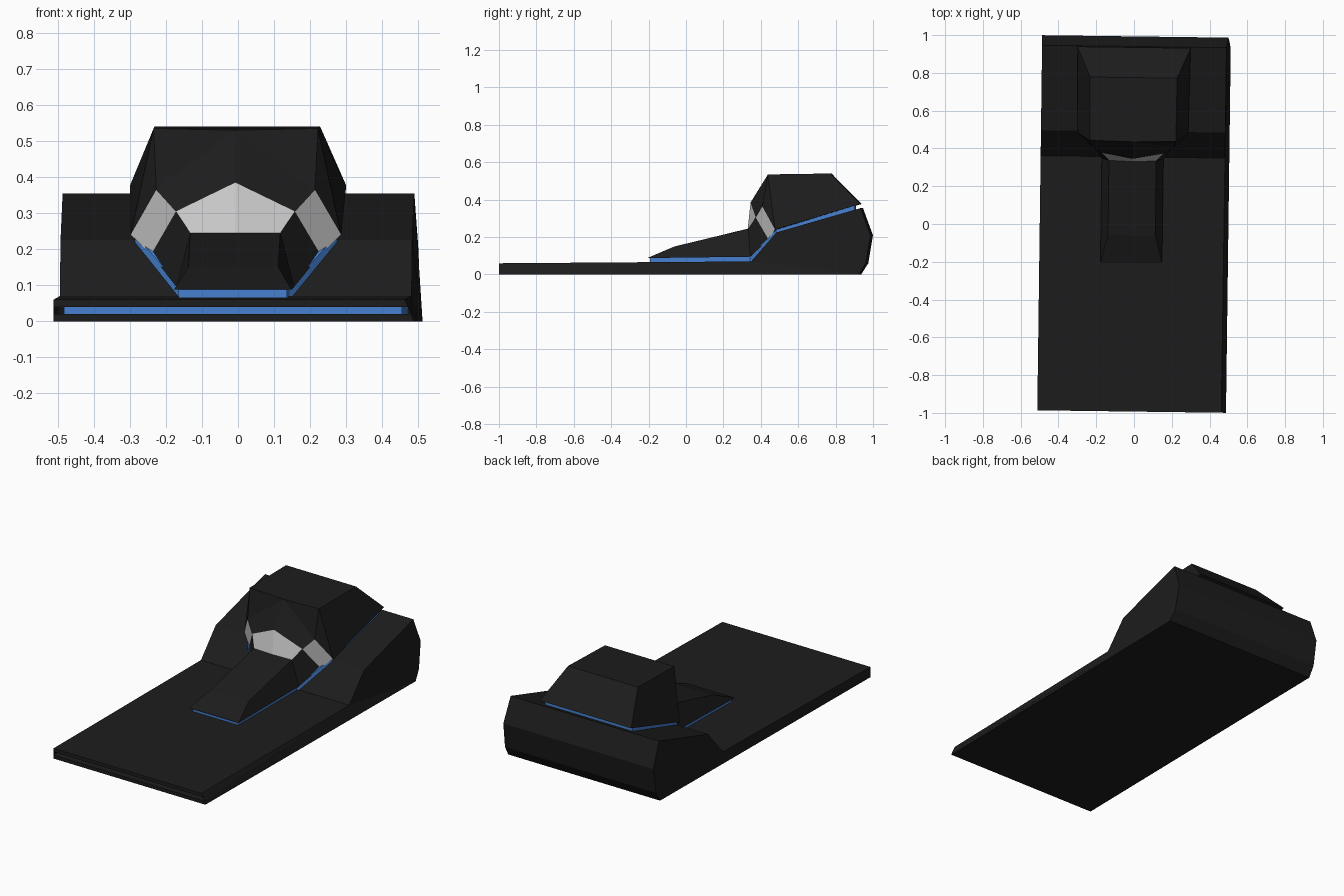
import bpy, bmesh, math

if "Cube" in bpy.data.objects:
    bpy.data.objects.remove(bpy.data.objects["Cube"])

TURN = math.radians(-0.75)   # whole model sits slightly twisted
CENTRE = -0.012              # cabin offset from the base centreline


def material(name, rgb):
    m = bpy.data.materials.new(name)
    m.diffuse_color = (*rgb, 1)
    m.use_nodes = True
    m.node_tree.nodes["Principled BSDF"].inputs["Base Color"].default_value = m.diffuse_color
    return m


DARK = material("dark_panel", (0.012, 0.012, 0.012))
BLUE = material("blue_strip", (0.06, 0.22, 0.64))
GLASS = material("pale_glass", (0.53, 0.53, 0.53))


def finish(bm, name, mat):
    me = bpy.data.meshes.new(name)
    bm.to_mesh(me)
    bm.free()
    me.materials.append(mat)
    ob = bpy.data.objects.new(name, me)
    ob.rotation_euler.z = TURN
    bpy.context.collection.objects.link(ob)
    return ob


def extrude_profile(name, profile, mat):
    """Side profile of (y, z, left x, right x) spanned across the width."""
    bm = bmesh.new()
    left = [bm.verts.new((l, y, z)) for y, z, l, r in profile]
    right = [bm.verts.new((r, y, z)) for y, z, l, r in profile]
    n = len(profile)
    caps = [bm.faces.new(left), bm.faces.new(right)]
    for i in range(n):
        j = (i + 1) % n
        bm.faces.new((left[i], left[j], right[j], right[i]))
    bmesh.ops.triangulate(bm, faces=caps)
    bmesh.ops.recalc_face_normals(bm, faces=bm.faces)
    return finish(bm, name, mat)


# Base: flat plate with a slot, rising to a thick rear block
base = [(-0.993, 0, 0.5), (0.93, 0, 0.5), (0.968, 0.06, 0.494), (0.993, 0.21, 0.487),
        (0.94, 0.355, 0.477), (0.49, 0.225, 0.477), (0.355, 0.07, 0.477),
        (-0.993, 0.06, 0.475), (-0.993, 0.04, 0.485), (0.33, 0.04, 0.485),
        (0.33, 0.036, 0.487), (0.22, 0.02, 0.494), (-0.993, 0.02, 0.494)]
extrude_profile("base_body", [(y, z, -0.499, r) for y, z, r in base], DARK)

# Blue strip recessed in the slot
extrude_profile("base_strip", [(y, z, -0.47, 0.467) for y, z in
                [(-0.955, 0.018), (0.22, 0.018), (0.335, 0.036), (0.335, 0.042), (-0.955, 0.042)]], BLUE)

# Cabin: right-half points, mirrored by a leading minus sign
P = {
    "B": (0.125, 0.335, 0.245), "F": (0.165, 0.375, 0.305), "A": (0, 0.345, 0.385),
    "M": (0, 0.33, 0.245), "L": (0.235, 0.445, 0.185), "O": (0.292, 0.48, 0.24),
    "W": (0.22, 0.41, 0.365), "T": (0, 0.435, 0.53), "C": (0.228, 0.44, 0.535),
    "R": (0.23, 0.775, 0.54), "K": (0.30, 0.935, 0.377), "S": (0.163, 0.345, 0.095),
    "G": (0.163, -0.205, 0.088), "H": (0.125, -0.06, 0.15),
}
HALF = {
    "cabin_shell": ["A F W T", "T W C", "W O C", "C O K R", "B F L S", "S B H G"],
    "windshield": ["M B F A"],
    "side_windows": ["F W O L"],
}
FULL = ["M B H -H -B", "H G -G -H", "T C R -R -C", "R K -K -R",
        "G S -S -G", "S L -L -S", "L O -O -L", "O K -K -O"]


def cabin_part(keep, mat):
    """Build the closed cabin, then keep only the faces of one part."""
    bm = bmesh.new()
    v = {}
    for k, (x, y, z) in P.items():
        v[k] = bm.verts.new((x + CENTRE, y, z))
        v["-" + k] = bm.verts.new((CENTRE - x, y, z)) if x else v[k]
    drop = []
    for part, faces in HALF.items():
        for f in faces:
            for sign in ("", "-"):
                face = bm.faces.new([v[sign + k] for k in f.split()])
                if part != keep:
                    drop.append(face)
    for f in FULL:
        face = bm.faces.new([v[k] for k in f.split()])
        if keep != "cabin_shell":
            drop.append(face)
    bmesh.ops.recalc_face_normals(bm, faces=bm.faces)
    bmesh.ops.delete(bm, geom=drop, context='FACES')
    finish(bm, keep, mat)


for part in HALF:
    cabin_part(part, DARK if part == "cabin_shell" else GLASS)

# Blue strip in the gap between cabin and base
rail = [(-0.19, 0.09, 0.15), (0.345, 0.095, 0.15), (0.485, 0.24, 0.28), (0.905, 0.368, 0.288)]
outline = rail + [(y, z - 0.035, w) for y, z, w in reversed(rail)]
extrude_profile("cabin_strip", [(y, z, CENTRE - w, CENTRE + w) for y, z, w in outline], BLUE)
